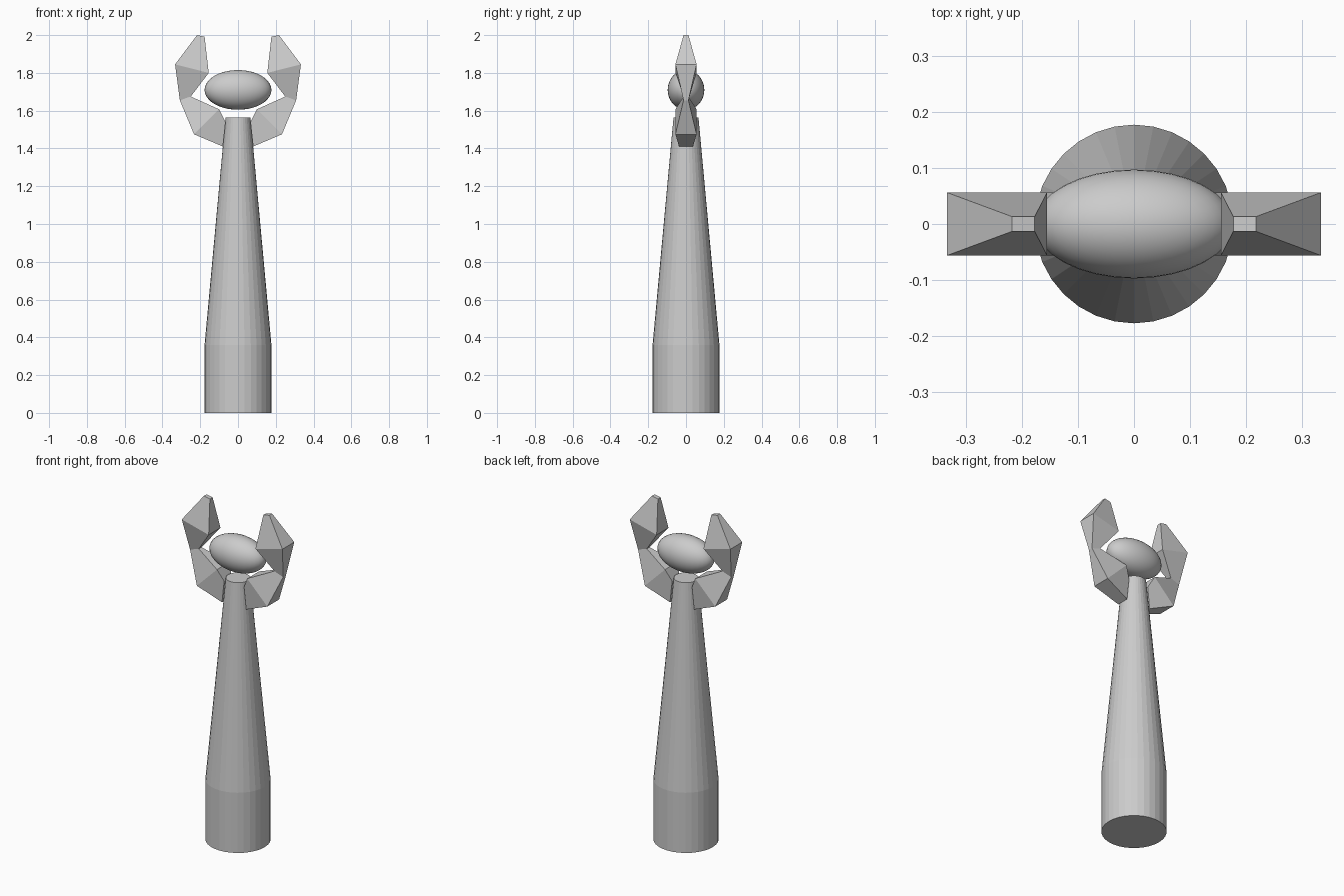
import bpy, bmesh, math

if "Cube" in bpy.data.objects:
    bpy.data.objects.remove(bpy.data.objects["Cube"])

grey = bpy.data.materials.new("plain_grey")
grey.diffuse_color = (0.6, 0.6, 0.6, 1)
grey.use_nodes = True
grey.node_tree.nodes["Principled BSDF"].inputs["Base Color"].default_value = grey.diffuse_color


def finish(name, bm):
    bmesh.ops.recalc_face_normals(bm, faces=bm.faces)
    mesh = bpy.data.meshes.new(name)
    bm.to_mesh(mesh)
    bm.free()
    mesh.materials.append(grey)
    obj = bpy.data.objects.new(name, mesh)
    bpy.context.collection.objects.link(obj)
    return obj


def loft(name, rings):
    """Skin a list of equal-sized point rings and cap both ends."""
    bm = bmesh.new()
    rows = [[bm.verts.new(p) for p in ring] for ring in rings]
    for a, b in zip(rows, rows[1:]):
        n = len(a)
        for i in range(n):
            j = (i + 1) % n
            bm.faces.new((a[i], a[j], b[j], b[i]))
    bm.faces.new(rows[0])
    bm.faces.new(rows[-1])
    return finish(name, bm)


# handle: straight grip, then a long taper
SIDES = 32
profile = [(0.177, 0.0), (0.177, 0.36), (0.066, 1.565)]
loft("handle", [[(r * math.cos(2 * math.pi * i / SIDES),
                  r * math.sin(2 * math.pi * i / SIDES), z)
                 for i in range(SIDES)] for r, z in profile])

# claws: outer x, outer z, inner x, inner z, half width for each section
sections = [
    (0.080, 1.410, 0.066, 1.540, 0.037),
    (0.233, 1.475, 0.100, 1.607, 0.056),
    (0.308, 1.655, 0.250, 1.675, 0.013),
    (0.333, 1.845, 0.155, 1.800, 0.056),
    (0.217, 2.000, 0.177, 1.992, 0.013),
]
for side, name in ((-1, "left_claw"), (1, "right_claw")):
    loft(name, [[(side * ox, -w, oz), (side * ox, w, oz),
                 (side * ix, w, iz), (side * ix, -w, iz)]
                for ox, oz, ix, iz, w in sections])

# floating gem
bm = bmesh.new()
bmesh.ops.create_uvsphere(bm, u_segments=32, v_segments=20, radius=1)
for v in bm.verts:
    v.co = (v.co.x * 0.177, v.co.y * 0.097, v.co.z * 0.105 + 1.71)
for f in bm.faces:
    f.smooth = True
finish("gem", bm)
